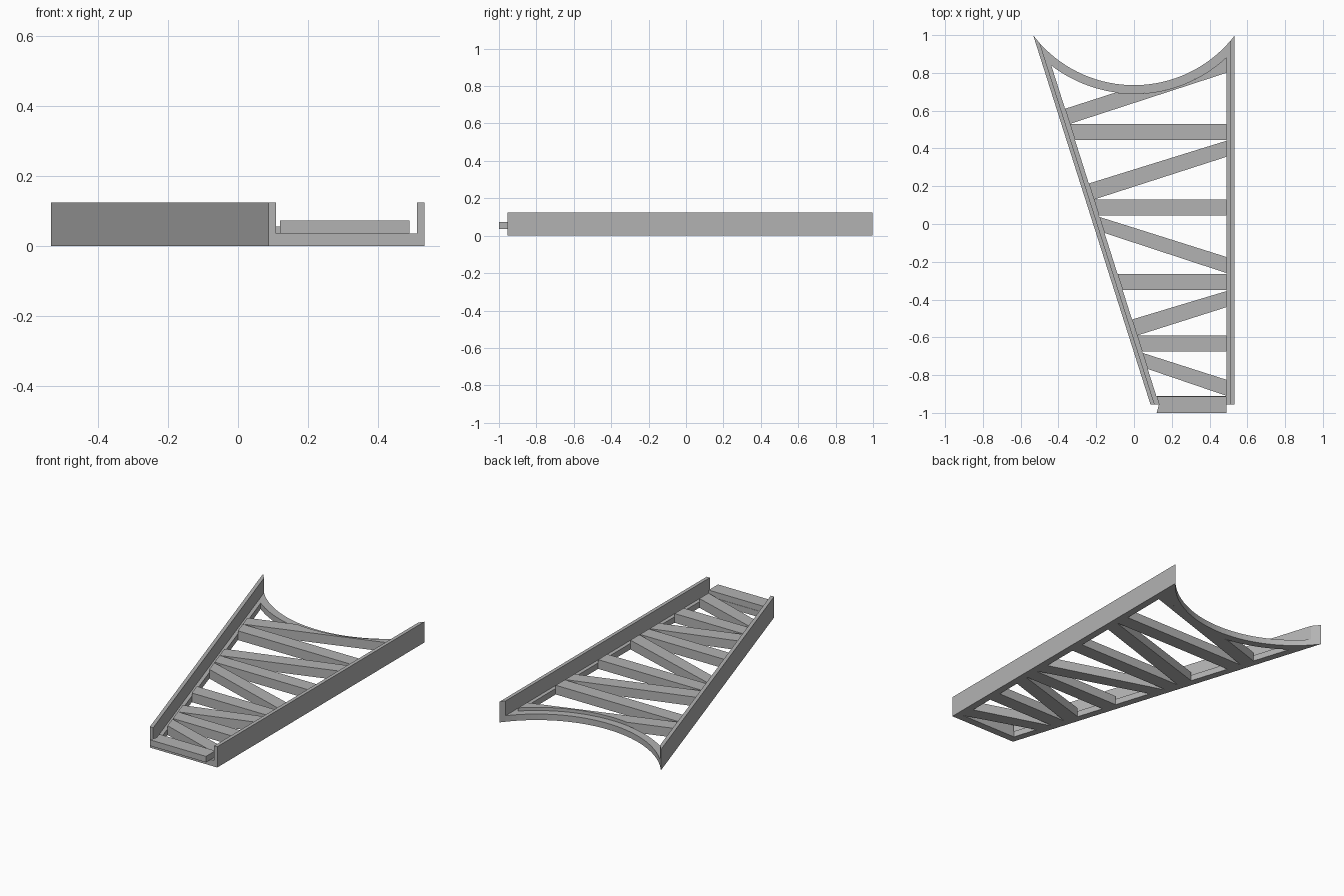
import bpy
import bmesh
from math import sqrt, asin, sin, cos

if "Cube" in bpy.data.objects:
    bpy.data.objects.remove(bpy.data.objects["Cube"], do_unlink=True)

grey = bpy.data.materials.new("light grey")
grey.use_nodes = True
COLOR = (0.45, 0.45, 0.45, 1)
grey.diffuse_color = COLOR
grey.node_tree.nodes["Principled BSDF"].inputs["Base Color"].default_value = COLOR

# Main dimensions
FRONT, RIGHT = -0.955, 0.532
WALL, FLANGE = 0.021, 0.043
LEDGE_Z, BAR_Z, WALL_Z = 0.036, 0.055, 0.124
ARC_Y, ARC_R = 1.407, 0.672
STEPS = 32


def left_x(y, inset):
    """Slanted left side, moved inward by inset."""
    return -0.534 + 0.3177 * (1 - y) + inset * 1.049


def arc_y(x, r):
    return ARC_Y - sqrt(r * r - x * x)


def left_corner(inset, r):
    """Where the slanted side meets the arc."""
    y = 0.9
    for _ in range(60):
        y = arc_y(left_x(y, inset), r)
    return left_x(y, inset), y


def arc_points(x0, x1, r):
    a, b = asin(x0 / r), asin(x1 / r)
    angles = [a + (b - a) * i / STEPS for i in range(STEPS + 1)]
    return [(r * sin(t), ARC_Y - r * cos(t)) for t in angles]


def finish(name, bm):
    bmesh.ops.recalc_face_normals(bm, faces=bm.faces)
    mesh = bpy.data.meshes.new(name)
    bm.to_mesh(mesh)
    bm.free()
    mesh.materials.append(grey)
    obj = bpy.data.objects.new(name, mesh)
    bpy.context.collection.objects.link(obj)


def prism(name, outline, z0, z1):
    bm = bmesh.new()
    low = [bm.verts.new((x, y, z0)) for x, y in outline]
    high = [bm.verts.new((x, y, z1)) for x, y in outline]
    bm.faces.new(low)
    bm.faces.new(high)
    for i in range(len(low)):
        bm.faces.new((low[i - 1], low[i], high[i], high[i - 1]))
    finish(name, bm)


def ring(name, outer, inner, z0, z1):
    bm = bmesh.new()
    loops = [[bm.verts.new((x, y, z)) for x, y in pts]
             for pts, z in ((outer, z0), (outer, z1), (inner, z1), (inner, z0))]
    for i in range(len(outer)):
        for k in range(4):
            a, b = loops[k - 1], loops[k]
            bm.faces.new((a[i - 1], a[i], b[i], b[i - 1]))
    finish(name, bm)


def frame_loop(inset, r, front):
    x0 = left_corner(inset, r)[0]
    x1 = RIGHT - inset
    return arc_points(x0, x1, r) + [(x1, front), (left_x(front, inset), front)]


# Flat frame: side ledges, front strip and curved back edge
ring("base_frame", frame_loop(WALL, ARC_R, FRONT),
     frame_loop(FLANGE, ARC_R + 0.045, FRONT + 0.045), 0, LEDGE_Z)

# Upright side walls, cut to points by the back curve
inner_r = RIGHT - WALL
prism("right_wall", [(RIGHT, FRONT), (RIGHT, arc_y(RIGHT, ARC_R)),
                     (inner_r, arc_y(inner_r, ARC_R)), (inner_r, FRONT)], 0, WALL_Z)
prism("left_wall", [(left_x(FRONT, 0), FRONT), left_corner(0, ARC_R),
                    left_corner(WALL, ARC_R), (left_x(FRONT, WALL), FRONT)], 0, WALL_Z)

# Cross bars: centre height at the left and right ends
BARS = [(0.487, 0.487), (0.172, 0.398), (0.087, 0.087), (-0.005, -0.217),
        (-0.307, -0.307), (-0.548, -0.398), (-0.633, -0.633), (-0.725, -0.867)]
HALF = 0.0425
end_x = RIGHT - FLANGE
for n, (yl, yr) in enumerate(BARS):
    prism("cross_bar_%d" % (n + 1),
          [(left_x(yl - HALF, FLANGE), yl - HALF), (end_x, yr - HALF),
           (end_x, yr + HALF), (left_x(yl + HALF, FLANGE), yl + HALF)], 0, BAR_Z)

# Rear diagonal, trimmed along the curved edge
low, high = 0.53, 0.61
x0, x1 = left_x(high, FLANGE), end_x
top = []
for i in range(STEPS + 1):
    x = x1 + (x0 - x1) * i / STEPS
    line = high + (0.885 - high) * (x - x0) / (x1 - x0)
    top.append((x, min(line, arc_y(x, ARC_R + 0.045))))
prism("rear_diagonal", [(left_x(low, FLANGE), low), (x1, 0.8)] + top, 0, BAR_Z)

# Front bar resting on the front strip and overhanging it
prism("front_bar", [(0.12, -1), (end_x, -1), (end_x, -0.912),
                    (0.12, -0.912), (0.132, FRONT)], LEDGE_Z, 0.072)
